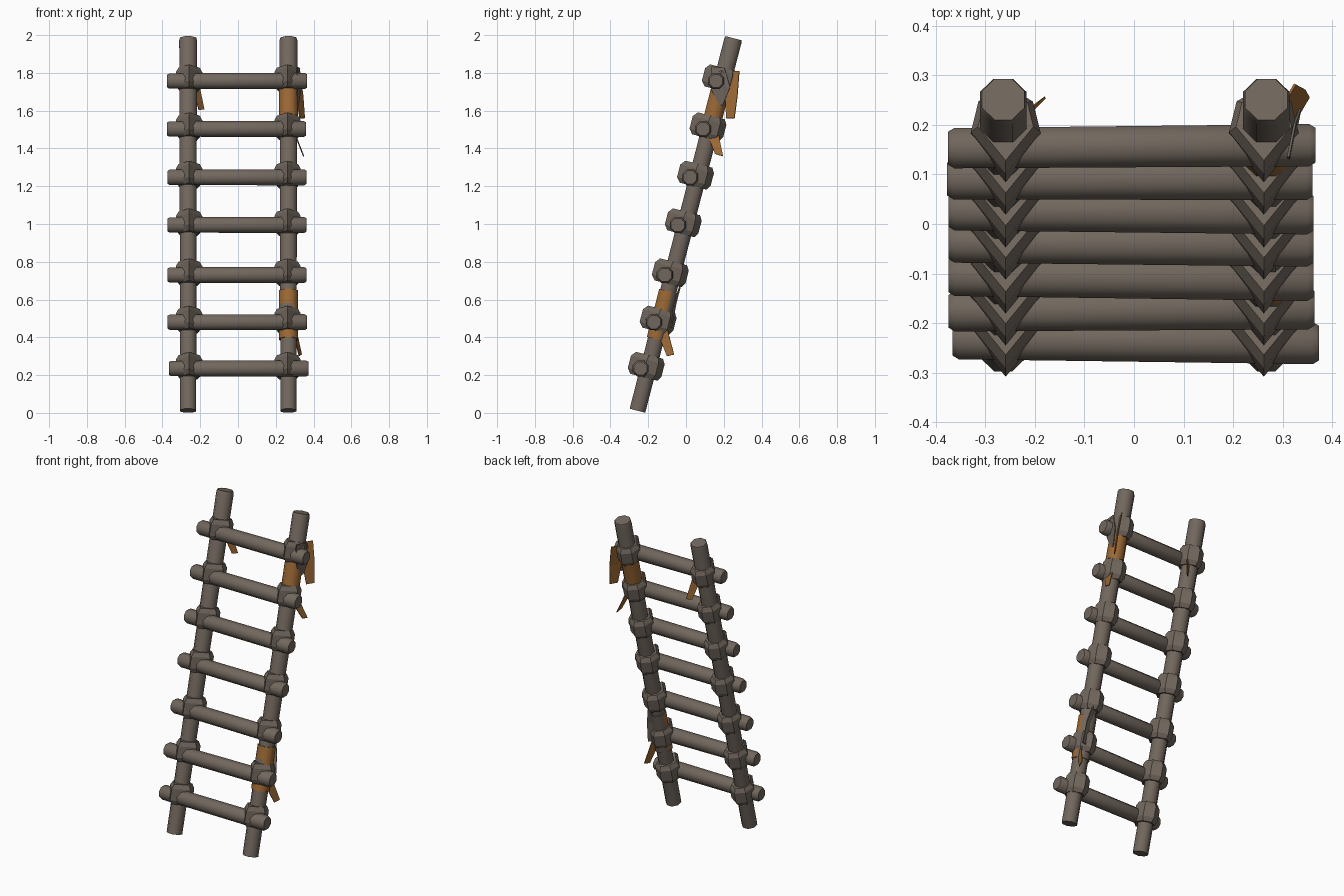
import bpy, math
from mathutils import Vector, Matrix

if "Cube" in bpy.data.objects:
    bpy.data.objects.remove(bpy.data.objects["Cube"])

def mat(name, col):
    m = bpy.data.materials.new(name)
    m.diffuse_color = (*col, 1)
    m.use_nodes = True
    m.node_tree.nodes["Principled BSDF"].inputs["Base Color"].default_value = m.diffuse_color
    return m

WOOD = mat("weathered_wood", (0.165, 0.135, 0.11))
LEATHER = mat("orange_leather", (0.33, 0.14, 0.035))

def make(name, verts, faces, mats=(WOOD,), smooth=None):
    me = bpy.data.meshes.new(name)
    me.from_pydata([tuple(v) for v in verts], [], faces)
    ob = bpy.data.objects.new(name, me)
    bpy.context.collection.objects.link(ob)
    for m in mats:
        me.materials.append(m)
    if smooth:
        bpy.context.view_layer.objects.active = ob
        ob.select_set(True)
        bpy.ops.object.shade_smooth_by_angle(angle=math.radians(smooth))
        ob.select_set(False)
    return ob

def loft(name, rings, mats=(WOOD,), smooth=None):
    """Capped tube through a list of equal-length rings."""
    n = len(rings[0])
    verts = [v for r in rings for v in r]
    faces = [(k*n+i, k*n+(i+1) % n, (k+1)*n+(i+1) % n, (k+1)*n+i)
             for k in range(len(rings)-1) for i in range(n)]
    faces += [tuple(reversed(range(n))), tuple(range(len(verts)-n, len(verts)))]
    return make(name, verts, faces, mats, smooth)

# Ladder lean: local z runs along the rails
BASE, TOP = Vector((0, -0.257, 0.0115)), Vector((0, 0.2525, 1.9875))
LEAN = math.atan2(TOP.y - BASE.y, TOP.z - BASE.z)
LENGTH = (TOP - BASE).length
FRAME = Matrix.Translation(BASE) @ Matrix.Rotation(-LEAN, 4, 'X')

def along(z):
    return (z - BASE.z) / math.cos(LEAN)

def rail_ring(x, t, r, n=8):
    return [FRAME @ Vector((x + r*math.cos((i+.5)*2*math.pi/n),
                            r*math.sin((i+.5)*2*math.pi/n), t)) for i in range(n)]

# Rails
for side, x in (("left", -0.264), ("right", 0.267)):
    loft(f"{side}_rail", [rail_ring(x, 0, 0.046), rail_ring(x, LENGTH*.5, 0.048),
                          rail_ring(x, LENGTH - 0.02, 0.051), rail_ring(x, LENGTH - 0.004, 0.046)], smooth=50)

# Rungs with small irregularities: height, left end, right end, end tilt
RUNGS = [(0.235, -0.366, 0.373, -0.004), (0.48, -0.374, 0.364, 0.003), (0.73, -0.374, 0.362, -0.004),
         (0.995, -0.374, 0.362, -0.003), (1.247, -0.374, 0.362, -0.003), (1.503, -0.377, 0.36, 0.0),
         (1.757, -0.375, 0.366, 0.003)]
# Lashing outline around rail and rung, pointed at the front
HEX = [(0, -0.106), (0.07, -0.018), (0.055, 0.045), (0, 0.078), (-0.055, 0.045), (-0.07, -0.018)]
for k, (z, xl, xr, tilt) in enumerate(RUNGS):
    yc = BASE.y + (z - BASE.z)*math.tan(LEAN) - 0.037
    def ring(x, r, d):
        return [Vector((x, yc + d + r*math.cos((i+.5)*math.pi/4),
                        z + r*math.sin((i+.5)*math.pi/4))) for i in range(8)]
    loft(f"rung_{k+1}", [ring(xl, 0.036, -tilt), ring(xl + .012, 0.044, -tilt),
                         ring(xr - .012, 0.046, tilt), ring(xr, 0.038, tilt)], smooth=50)
    for side, x in (("left", -0.259), ("right", 0.262)):
        t0 = along(z) + 0.009
        loft(f"{side}_lashing_{k+1}",
             [[FRAME @ Vector((x + s*px, s*py, t0 + dt)) for px, py in HEX]
              for dt, s in ((-0.06, 0.8), (-0.034, 1), (0.034, 1), (0.06, 0.8))])

# Leather wraps on the right rail; the back of the lower one is plain
for name, zs, front_only in (("upper_wrap", (1.57, 1.67, 1.77), False),
                             ("lower_wrap", (0.39, 0.46, 0.54, 0.57, 0.645), True)):
    ob = loft(name, [rail_ring(0.267, along(z), 0.0535) for z in zs], (LEATHER, WOOD), 50)
    for p in ob.data.polygons:
        stripe = 0.54 < p.center.z < 0.57
        p.material_index = int(front_only and (p.normal.y > 0.1 or (stripe and p.normal.x < 0.5)))

# Loose strips: centre points, width direction, widths
def strip(name, pts, wdir, widths, m):
    w = Vector(wdir).normalized()
    verts = []
    for p, wd in zip(pts, widths):
        verts += [Vector(p) - w*wd/2, Vector(p) + w*wd/2]
    ob = make(name, verts, [(2*i, 2*i+1, 2*i+3, 2*i+2) for i in range(len(pts)-1)], (m,))
    mod = ob.modifiers.new("thickness", 'SOLIDIFY')
    mod.thickness, mod.offset = 0.005, 0

strip("upper_strip", [(.315, .265, 1.81), (.325, .24, 1.68), (.34, .235, 1.56)],
      (.5, .85, 0), (.04, .075, .05), LEATHER)
strip("upper_flap", [(.318, .17, 1.83), (.325, .18, 1.73), (.315, .18, 1.63)],
      (.2, 1, -.1), (.07, .11, .03), WOOD)
strip("middle_strip", [(.30, .14, 1.48), (.345, .175, 1.365)], (.15, 1, -.3), (.07, .045), LEATHER)
strip("left_strip", [(-.225, .215, 1.73), (-.193, .245, 1.605)], (.8, .6, .1), (.05, .035), LEATHER)
strip("lower_strip", [(.295, -.13, .45), (.33, -.082, .305)], (.3, .9, .2), (.06, .04), LEATHER)
strip("lower_flap", [(.28, -.028, .68), (.285, -.06, .58), (.29, -.085, .45)],
      (1, .3, 0), (.01, .05, .06), WOOD)
